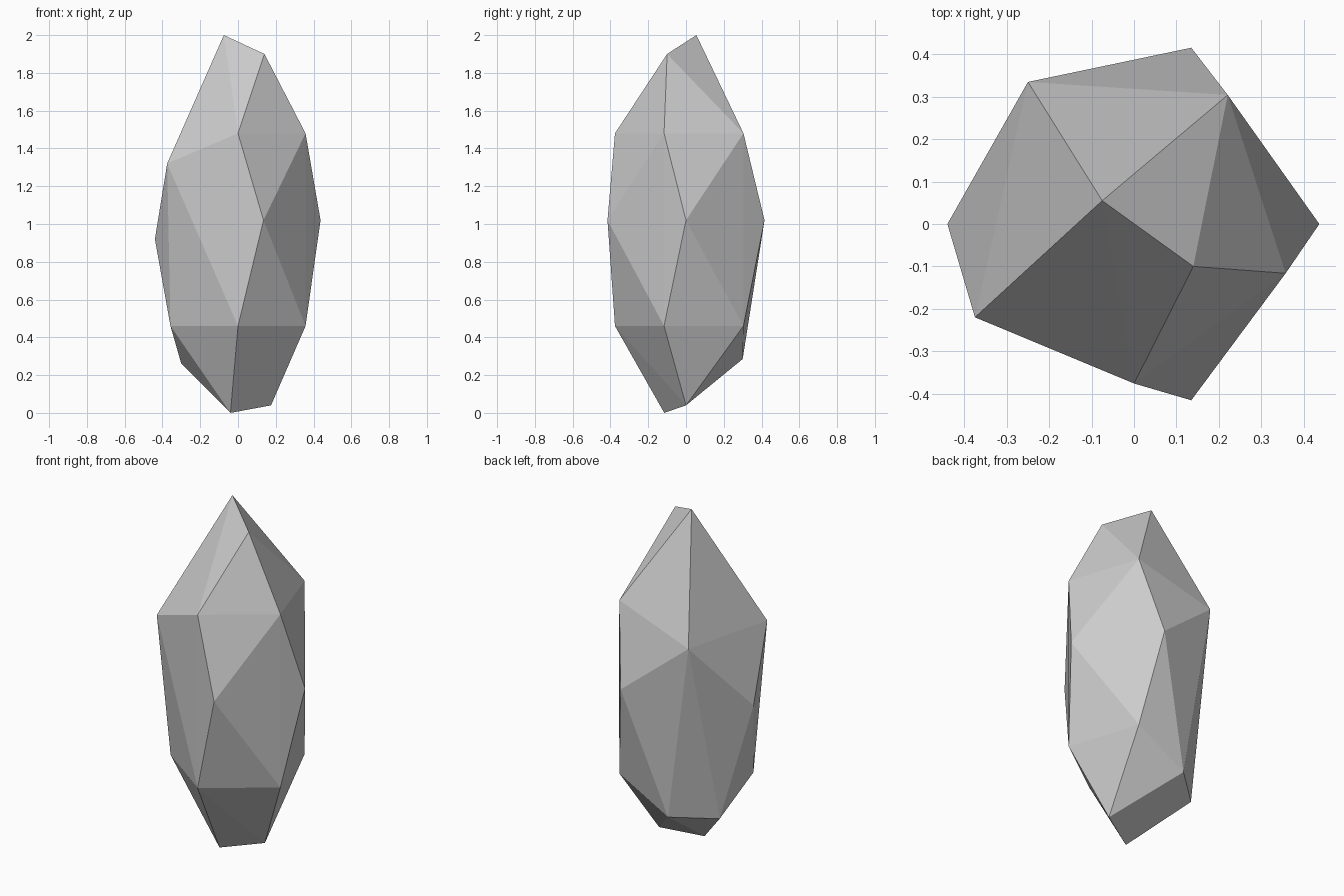
import bpy, bmesh
from math import cos, sin, radians

if "Cube" in bpy.data.objects:
    bpy.data.objects.remove(bpy.data.objects["Cube"])


def ring(radius, z, angles):
    """Corners of a pentagonal girdle at height z."""
    return [(radius * cos(radians(a)), radius * sin(radians(a)), z) for a in angles]


# Regular five-sided girdles: lower, middle and upper
corners = ring(0.376, 0.46, (-90, -18, 54, 198))
corners += ring(0.437, 1.02, (-72, 0, 72))
corners += ring(0.376, 1.48, (-90, -18, 54))

# Irregular cut corners on the back left side
corners += [(-0.375, -0.22, 1.32), (-0.25, 0.335, 1.33), (-0.44, 0.0, 0.92),
            (-0.30, 0.115, 0.26), (-0.093, 0.30, 0.285)]

# Slanted tip and foot ridges
corners += [(-0.075, 0.055, 2.0), (0.14, -0.10, 1.90)]
corners += [(-0.04, -0.115, 0.0), (0.175, 0.0, 0.04)]

# Flat-faceted crystal wrapped around the corners
bm = bmesh.new()
for c in corners:
    bm.verts.new(c)
bmesh.ops.convex_hull(bm, input=bm.verts[:])
bmesh.ops.recalc_face_normals(bm, faces=bm.faces[:])
mesh = bpy.data.meshes.new("crystal")
bm.to_mesh(mesh)
bm.free()
crystal = bpy.data.objects.new("crystal", mesh)
bpy.context.collection.objects.link(crystal)
